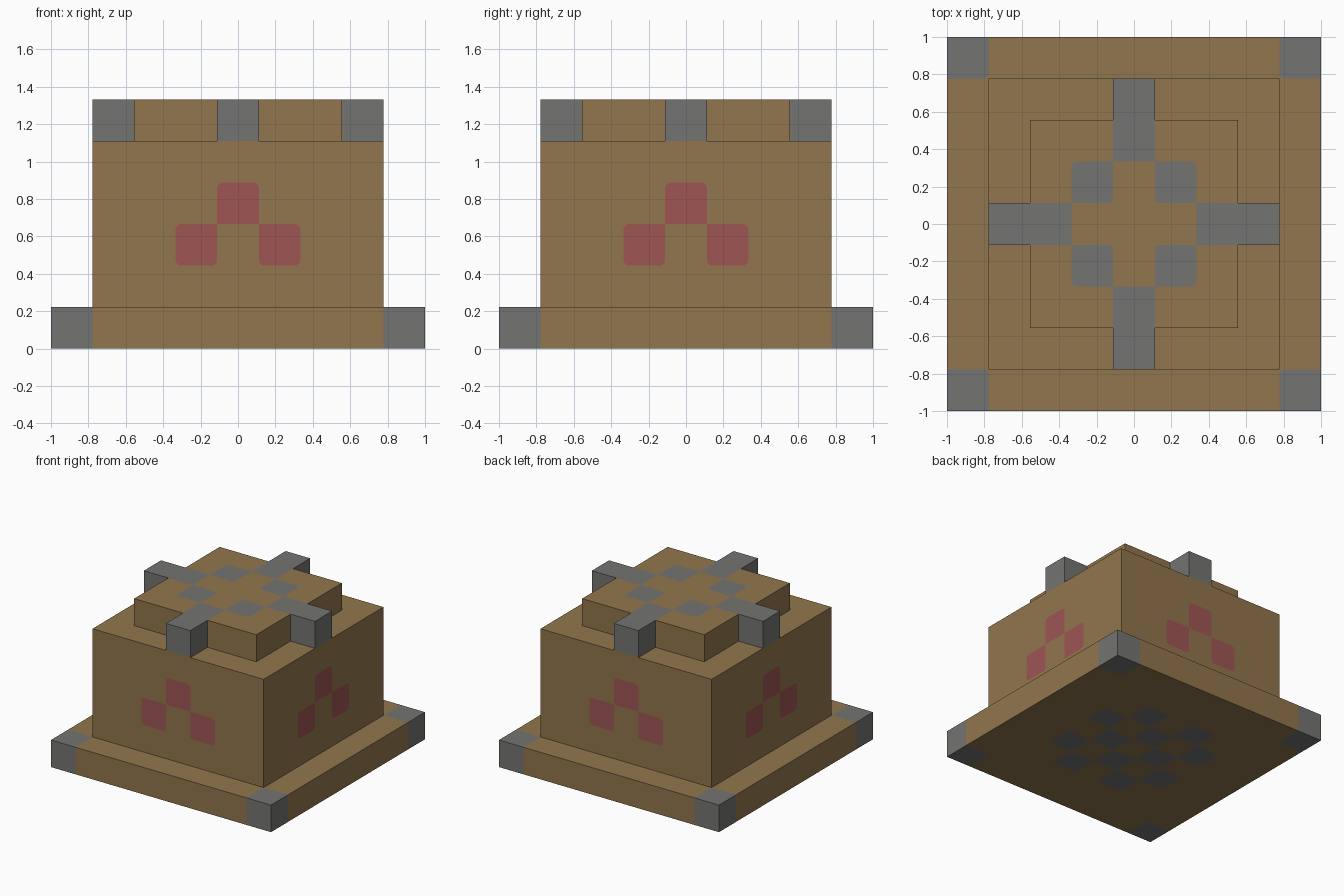
import bpy, bmesh, math
from mathutils import Vector

CELL = 2 / 9      # everything is laid out on a grid of nine cells
ROUND = 0.14      # corner radius of the painted cells, in cells

default = bpy.data.objects.get("Cube")
if default:
    bpy.data.objects.remove(default, do_unlink=True)


def make_material(name, rgb):
    mat = bpy.data.materials.new(name)
    mat.use_nodes = True
    mat.diffuse_color = (*rgb, 1)
    mat.node_tree.nodes["Principled BSDF"].inputs["Base Color"].default_value = (*rgb, 1)
    return mat


brown = make_material("brown", (0.284, 0.181, 0.074))
grey = make_material("grey", (0.174, 0.174, 0.170))
red = make_material("dusty red", (0.342, 0.091, 0.088))


def cut(bm, geom, co, normal):
    return bmesh.ops.bisect_plane(bm, geom=geom, dist=1e-5, plane_co=co, plane_no=normal)["geom"]


def round_corner(bm, face, mid, corner):
    """Trim one corner of a painted cell back to the ground colour."""
    side = corner - mid
    centre = corner - side * 2 * ROUND
    axes = [Vector([math.copysign(1, v) if i == k else 0 for i in range(3)])
            for k, v in enumerate(side) if abs(v) > 0.1]
    for step in (1, 2, 3):
        angle = step * math.pi / 8
        out = axes[0] * math.cos(angle) + axes[1] * math.sin(angle)
        co = centre + out * ROUND
        pieces = cut(bm, [face, *face.edges, *face.verts], co, out)
        for piece in [g for g in pieces if isinstance(g, bmesh.types.BMFace)]:
            if (piece.calc_center_median() - co).dot(out) > 0:
                piece.material_index = 0
            else:
                face = piece
    return face


def block(name, size, low, high, materials, painted=None, at=(0, 0)):
    """Box in cell units; faces on the cell grid are painted by a rule."""
    bm = bmesh.new()
    bmesh.ops.create_cube(bm, size=1)
    for v in bm.verts:
        v.co = Vector((v.co.x * size + at[0], v.co.y * size + at[1],
                       low if v.co.z < 0 else high))
    if painted:
        for i in range(1, size):
            for axis in (Vector((1, 0, 0)), Vector((0, 1, 0))):
                cut(bm, bm.verts[:] + bm.edges[:] + bm.faces[:], axis * (i - size / 2), axis)
        for z in range(low + 1, high):
            cut(bm, bm.verts[:] + bm.edges[:] + bm.faces[:], (0, 0, z), (0, 0, 1))
        bm.normal_update()
        for f in bm.faces:
            f.material_index = int(painted(f.normal, f.calc_center_median()))

        # free corners inside a flat side are rounded, touching ones stay sharp
        jobs = []
        for f in [f for f in bm.faces if f.material_index]:
            corners = []
            for v in f.verts:
                flat = [g for g in v.link_faces if g.normal.dot(f.normal) > 0.9]
                if len(flat) == 4 and sum(g.material_index for g in flat) == 1:
                    corners.append(v.co.copy())
            jobs.append((f, f.calc_center_median(), corners))
        for f, mid, corners in jobs:
            for corner in corners:
                f = round_corner(bm, f, mid, corner)

    bmesh.ops.scale(bm, vec=(CELL,) * 3, verts=bm.verts)
    mesh = bpy.data.meshes.new(name)
    bm.to_mesh(mesh)
    bm.free()
    for mat in materials:
        mesh.materials.append(mat)
    obj = bpy.data.objects.new(name, mesh)
    bpy.context.scene.collection.objects.link(obj)
    return obj


def ring_cell(c):
    return round(abs(c.x)), round(abs(c.y))


def base_rule(n, c):
    corner = min(abs(c.x), abs(c.y)) > 3.5
    return corner or (n.z < -0.5 and ring_cell(c) in {(1, 2), (2, 1), (1, 0), (0, 1)})


def body_rule(n, c):
    across = c.x if abs(n.y) > 0.5 else c.y
    return abs(n.z) < 0.5 and (round(abs(across)), math.floor(c.z)) in {(0, 3), (1, 2)}


def top_rule(n, c):
    return n.z > 0.5 and ring_cell(c) in {(0, 2), (2, 0), (1, 1)}


# stacked tiers
block("base_slab", 9, 0, 1, [brown, grey], base_rule)
block("body", 7, 1, 5, [brown, red], body_rule)
block("top_slab", 5, 5, 6, [brown, grey], top_rule)

# grey blocks sticking out from each side of the top slab
for side, at in {"front": (0, -3), "back": (0, 3), "left": (3, 0), "right": (-3, 0)}.items():
    block(side + "_top_block", 1, 5, 6, [grey], at=at)
